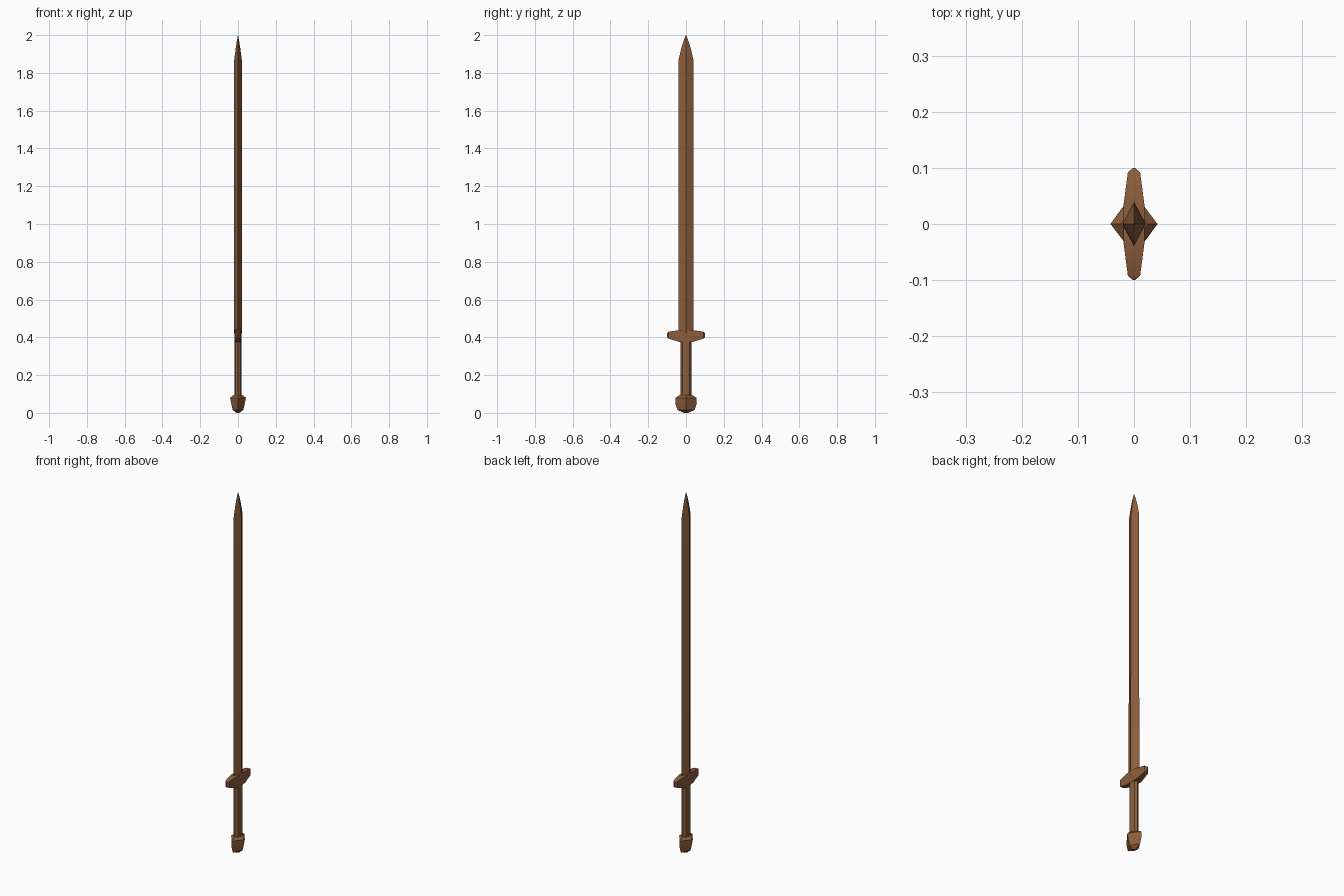
import bpy, bmesh, math

if "Cube" in bpy.data.objects:
    bpy.data.objects.remove(bpy.data.objects["Cube"])

wood = bpy.data.materials.new("brown wood")
wood.diffuse_color = (0.26, 0.11, 0.045, 1)
wood.use_nodes = True
wood.node_tree.nodes["Principled BSDF"].inputs["Base Color"].default_value = wood.diffuse_color


def finish(name, bm):
    bmesh.ops.remove_doubles(bm, verts=bm.verts, dist=1e-5)
    bmesh.ops.recalc_face_normals(bm, faces=bm.faces)
    me = bpy.data.meshes.new(name)
    bm.to_mesh(me)
    bm.free()
    me.materials.append(wood)
    ob = bpy.data.objects.new(name, me)
    bpy.context.collection.objects.link(ob)
    bpy.context.view_layer.objects.active = ob
    ob.select_set(True)
    bpy.ops.object.shade_smooth_by_angle(angle=math.radians(35))
    ob.select_set(False)


def skin(bm, rings):
    """Bridge equal-length rings of points and cap both ends."""
    rows = [[bm.verts.new(p) for p in r] for r in rings]
    n = len(rows[0])
    for a, b in zip(rows, rows[1:]):
        for i in range(n):
            j = (i + 1) % n
            bm.faces.new((a[i], a[j], b[j], b[i]))
    bm.faces.new(rows[0])
    bm.faces.new(rows[-1])


def column(name, levels, sides):
    """Upright part; levels are (z, half x, half y)."""
    bm = bmesh.new()
    angles = [2 * math.pi * i / sides for i in range(sides)]
    skin(bm, [[(hx * math.cos(a), hy * math.sin(a), z) for a in angles]
              for z, hx, hy in levels])
    finish(name, bm)


# Diamond-section blade with a curved point
column("blade", [(0.42, 0.021, 0.04), (1.87, 0.02, 0.039), (1.93, 0.012, 0.025),
                 (1.97, 0.006, 0.013), (2.0, 0.0003, 0.0005)], 4)

# Grip
column("grip", [(0.08, 0.019, 0.028), (0.40, 0.019, 0.028)], 8)

# Diamond-section pommel
column("pommel", [(0.0, 0.008, 0.012), (0.016, 0.028, 0.046), (0.05, 0.036, 0.057),
                  (0.08, 0.042, 0.055), (0.094, 0.024, 0.034)], 4)

# Crossguard, lofted along y: (y, half x, bottom z, top z)
bm = bmesh.new()
half = [(0.035, 0.0185, 0.375, 0.438), (0.092, 0.011, 0.393, 0.43),
        (0.1, 0.002, 0.4, 0.423)]
stations = [(-y, *r) for y, *r in reversed(half)] + half
skin(bm, [[(-x, y, lo), (x, y, lo), (x, y, hi), (-x, y, hi)]
          for y, x, lo, hi in stations])
finish("crossguard", bm)
